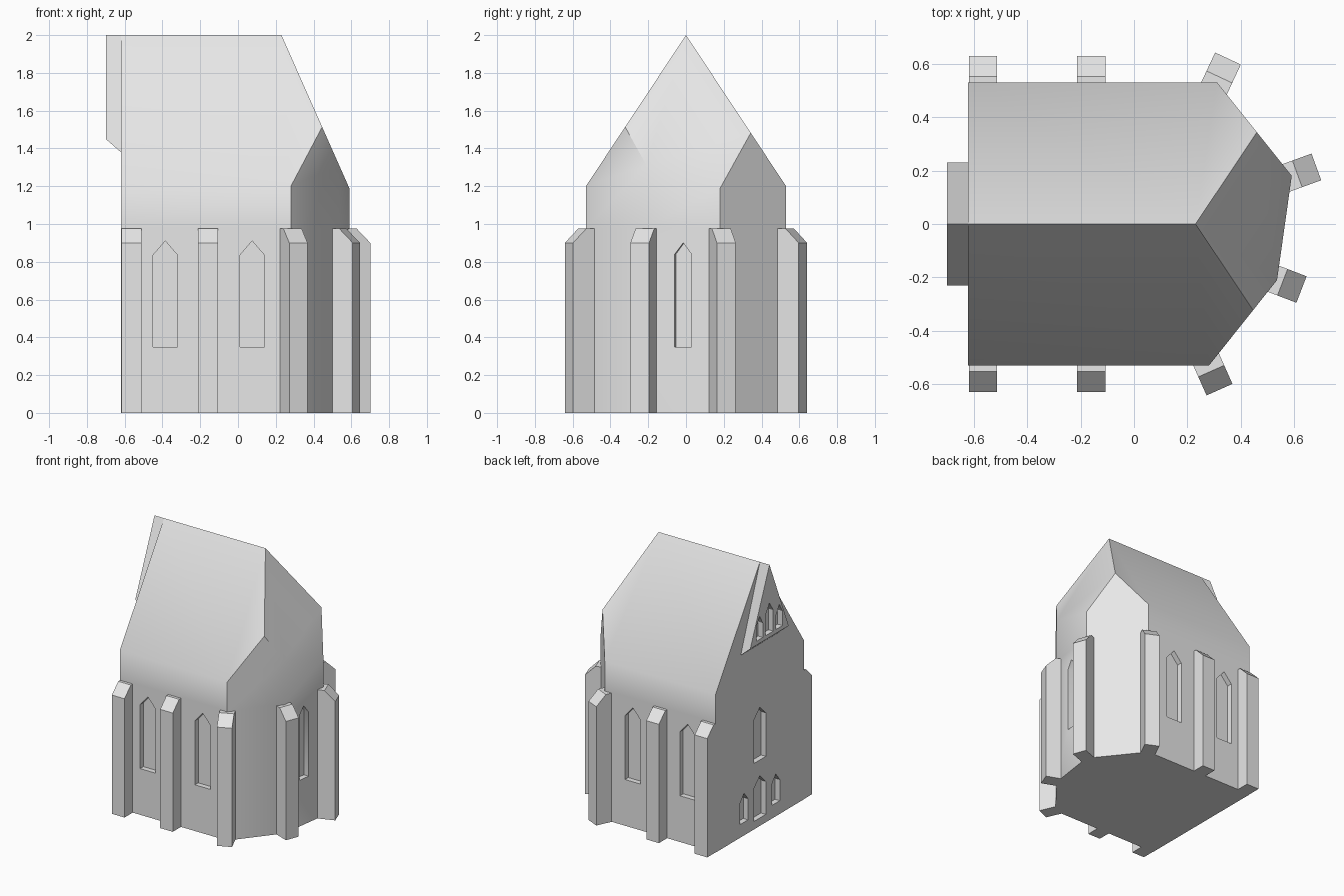
import bpy, bmesh, math
from mathutils import Vector

if "Cube" in bpy.data.objects:
    bpy.data.objects.remove(bpy.data.objects["Cube"])

stone = bpy.data.materials.new("pale_stone")
stone.diffuse_color = (0.8, 0.8, 0.8, 1)
stone.use_nodes = True
stone.node_tree.nodes["Principled BSDF"].inputs["Base Color"].default_value = stone.diffuse_color


def make(name, bm):
    bmesh.ops.recalc_face_normals(bm, faces=bm.faces)
    me = bpy.data.meshes.new(name)
    bm.to_mesh(me)
    bm.free()
    me.materials.append(stone)
    ob = bpy.data.objects.new(name, me)
    bpy.context.collection.objects.link(ob)
    return ob


def prism(bm, a, b):
    """Solid between two matching outlines."""
    va = [bm.verts.new(p) for p in a]
    vb = [bm.verts.new(p) for p in b]
    n = len(va)
    bm.faces.new(va)
    bm.faces.new(vb[::-1])
    for i in range(n):
        j = (i + 1) % n
        bm.faces.new((va[i], vb[i], vb[j], va[j]))


def frame(x, y, deg):
    """Point from (sideways, outwards, up) on a wall facing angle deg."""
    a = math.radians(deg)
    n = Vector((math.cos(a), math.sin(a), 0))
    t = Vector((-n.y, n.x, 0))
    return lambda u, d, z: Vector((x, y, z)) + t * u + n * d


def lancet(bm, x, y, deg, w, z0, spring, apex, depth=0.04):
    f = frame(x, y, deg)
    out = [(-w / 2, z0), (w / 2, z0), (w / 2, spring), (0, apex), (-w / 2, spring)]
    prism(bm, [f(u, -depth, z) for u, z in out], [f(u, 0.05, z) for u, z in out])


def carve(ob, bm):
    cutter = make("window_cutter", bm)
    cutter.hide_render = True
    m = ob.modifiers.new("windows", 'BOOLEAN')
    m.operation, m.solver, m.object = 'DIFFERENCE', 'EXACT', cutter
    bpy.context.view_layer.objects.active = ob
    bpy.ops.object.modifier_apply(modifier=m.name)
    bpy.data.objects.remove(cutter)


# Chapel body: footprint raised to the ridge, then trimmed by the roof planes
foot = [(-0.62, -0.53), (0.28, -0.53), (0.535, -0.21), (0.59, 0.18), (0.31, 0.53), (-0.62, 0.53)]
bm = bmesh.new()
prism(bm, [(x, y, 0) for x, y in foot], [(x, y, 2.1) for x, y in foot])
for co, no in [((0, 0, 2), (0, -0.8, 0.53)), ((0, 0, 2), (0, 0.8, 0.53)),
               ((0.23, 0, 2), (2.255, 0, 1))]:
    r = bmesh.ops.bisect_plane(bm, geom=bm.verts[:] + bm.edges[:] + bm.faces[:],
                               plane_co=co, plane_no=no, clear_outer=True, dist=1e-5)
    edges = [e for e in r["geom_cut"] if isinstance(e, bmesh.types.BMEdge)]
    bmesh.ops.contextual_create(bm, geom=edges)
bmesh.ops.remove_doubles(bm, verts=bm.verts[:], dist=1e-4)
# Edge loop that keeps the soft eaves near the roof
bmesh.ops.bisect_plane(bm, geom=bm.verts[:] + bm.edges[:] + bm.faces[:],
                       plane_co=(0, 0, 0.98), plane_no=(0, 0, 1))
body = make("chapel_body", bm)

# Recessed windows: side walls, apse, west front
cut = bmesh.new()
for s in (-1, 1):
    for x in (-0.385, 0.075):
        lancet(cut, x, s * 0.53, s * 90, 0.13, 0.35, 0.835, 0.91)
    lancet(cut, -0.62, s * 0.19, 180, 0.095, 0.10, 0.26, 0.32)
lancet(cut, 0.5625, -0.015, -8, 0.09, 0.35, 0.84, 0.90)
lancet(cut, -0.62, 0, 180, 0.14, 0.50, 0.83, 0.90)
lancet(cut, -0.62, 0, 180, 0.14, 0.06, 0.31, 0.38)
carve(body, cut)

# West gable on a sloping corbel
bm = bmesh.new()
prism(bm, [(-0.70, -0.23, 1.45), (-0.70, 0.23, 1.45), (-0.70, 0, 2)],
      [(-0.62, -0.23, 1.38), (-0.62, 0.23, 1.38), (-0.62, 0, 2)])
gable = make("west_gable", bm)
cut = bmesh.new()
lancet(cut, -0.70, 0, 180, 0.09, 1.48, 1.64, 1.71)
for s in (-1, 1):
    lancet(cut, -0.70, s * 0.118, 180, 0.075, 1.48, 1.59, 1.655)
carve(gable, cut)

# Buttresses with weathered tops: position, facing angle, depth into the wall
spots = [(x, s * 0.53, s * 90, 0.0) for s in (-1, 1) for x in (-0.565, -0.16)]
spots += [(0.28, -0.53, -66, 0.05), (0.535, -0.21, -21, 0.04),
          (0.59, 0.18, 20, 0.04), (0.31, 0.53, 65, 0.05)]
for i, (x, y, deg, inner) in enumerate(spots):
    f = frame(x, y, deg)
    side = [(-inner, 0), (0.098, 0), (0.098, 0.90), (0.022, 0.975), (-inner, 0.975)]
    bm = bmesh.new()
    prism(bm, [f(-0.053, d, z) for d, z in side], [f(0.053, d, z) for d, z in side])
    make(f"buttress_{i + 1}", bm)

# Soft eaves and apse corner, sharp elsewhere
bpy.ops.object.select_all(action='DESELECT')
body.select_set(True)
bpy.context.view_layer.objects.active = body
bpy.ops.object.shade_smooth_by_angle(angle=math.radians(38))
